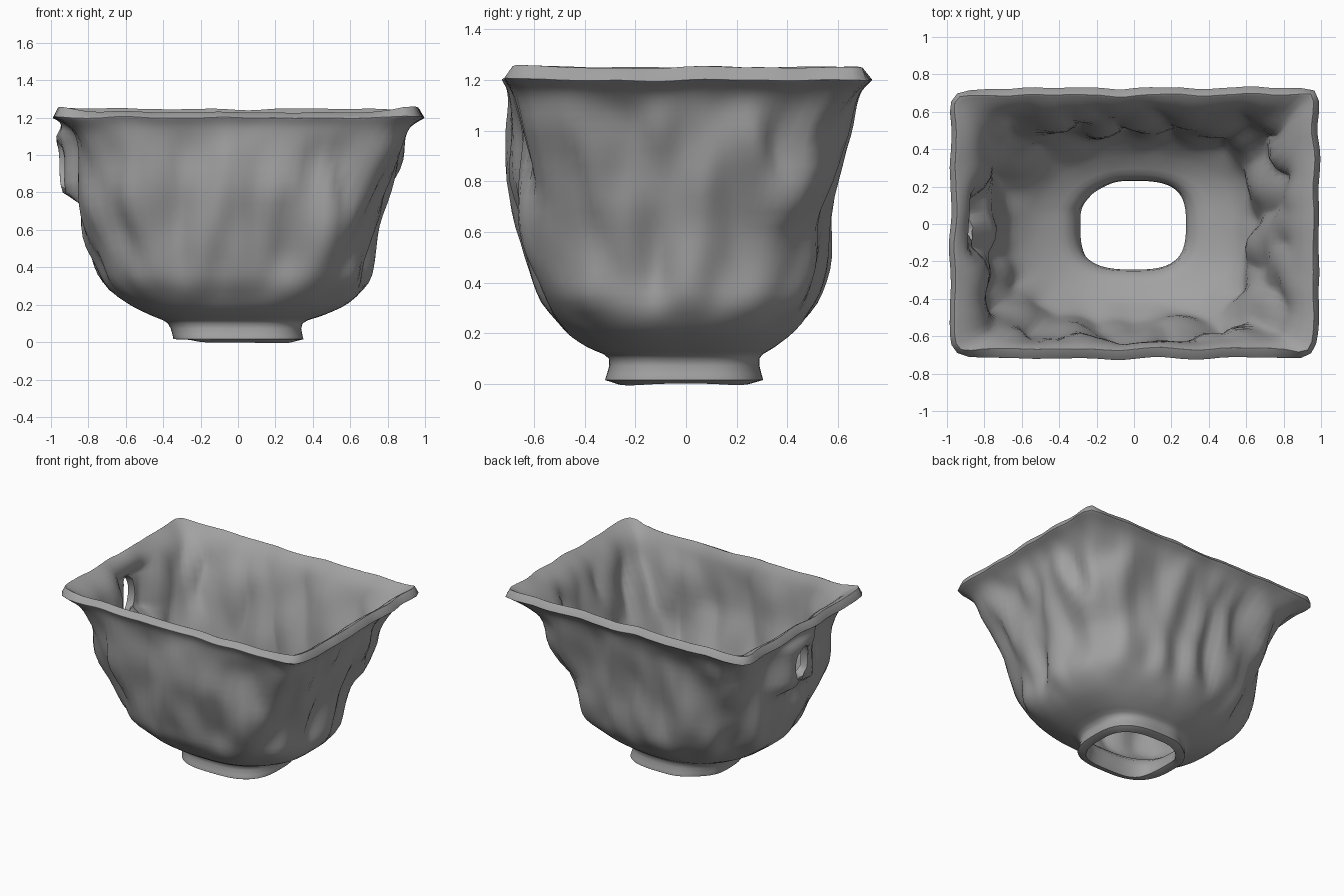
import bpy, bmesh, math
from mathutils import Vector, noise

if "Cube" in bpy.data.objects:
    bpy.data.objects.remove(bpy.data.objects["Cube"])

N = 128
STEPS = 3
# outer profile: z, x left, x right, y front, y back, squareness
ROWS = [
    (0.015, -0.345, 0.35, -0.32, 0.305, 2.9),
    (0.10, -0.375, 0.345, -0.305, 0.29, 2.7),
    (0.145, -0.47, 0.46, -0.39, 0.35, 2.5),
    (0.21, -0.60, 0.60, -0.485, 0.43, 2.5),
    (0.32, -0.74, 0.71, -0.575, 0.515, 2.8),
    (0.45, -0.79, 0.74, -0.61, 0.55, 3.2),
    (0.62, -0.83, 0.75, -0.65, 0.56, 3.9),
    (0.80, -0.85, 0.80, -0.68, 0.585, 4.8),
    (0.98, -0.865, 0.87, -0.685, 0.625, 6.0),
    (1.10, -0.88, 0.895, -0.69, 0.66, 8.0),
    (1.16, -0.92, 0.93, -0.70, 0.69, 11.0),
    (1.20, -0.985, 0.99, -0.72, 0.73, 16.0),
]
HOLE_Z, HOLE_RY, HOLE_RZ = 0.95, 0.09, 0.13


def row_at(f):
    """Smoothly interpolated profile row."""
    i = min(int(f), len(ROWS) - 2)
    t = f - i
    p = [ROWS[max(0, min(len(ROWS) - 1, k))] for k in range(i - 1, i + 3)]
    return [0.5 * (2 * b + (c - a) * t + (2 * a - 5 * b + 4 * c - d) * t * t
                   + (3 * b - a - 3 * c + d) * t ** 3) for a, b, c, d in zip(*p)]


def ramp(v, lo, hi):
    s = max(0.0, min(1.0, (v - lo) / (hi - lo)))
    return s * s * (3 - 2 * s)


def point(f, k):
    z, xl, xr, yf, yb, n = row_at(f)
    a = 2 * math.pi * k / N
    c, s = math.cos(a), math.sin(a)
    # back right corner flares sharply, back left corner is rounder
    if s > 0:
        side = abs(math.sin(2 * a))
        n *= 1 + side * (1.3 * ramp(z, 0.6, 0.95) if c > 0 else -0.28 * (1 - ramp(z, 0.9, 1.15)))
    n = max(n, 2.1)
    r = (abs(c) ** n + abs(s) ** n) ** (-1 / n)
    x = r * c * (xr if c > 0 else -xl)
    y = r * s * (yb if s > 0 else -yf)
    # hand-formed vertical folds, fading at foot and lip
    env = ramp(z, 0.12, 0.5) * (1 - 0.85 * ramp(z, 0.98, 1.2))
    d = 0.065 * noise.noise(Vector((x * 4.2, y * 4.2, z * 1.6 + 3)))
    d += 0.045 * noise.noise(Vector((x * 7.5, y * 7.5, z * 2.6)))
    d = (d - 0.012) * env
    x += d * c
    y += d * s
    # pocket pushed out around the side opening
    if c < 0:
        x -= 0.12 * math.exp(-(y / 0.21) ** 4) * ramp(z, 0.71, 0.82) * (1 - ramp(z, 1.08, 1.2))
    # wavy lip
    w = ramp(z, 1.05, 1.2)
    z += w * 0.014 * noise.noise(Vector((x * 4, y * 4, 7)))
    x += w * 0.016 * noise.noise(Vector((x * 3, y * 5, 1)))
    y += w * 0.016 * noise.noise(Vector((x * 5, y * 3, 2)))
    return x, y, z


def hole_dist(p):
    return math.hypot(p.y / HOLE_RY, (p.z - HOLE_Z) / HOLE_RZ)


# bowl wall as a lofted skin
bm = bmesh.new()
count = (len(ROWS) - 1) * STEPS + 1
rings = [[bm.verts.new(point(i / STEPS, k)) for k in range(N)] for i in range(count)]
for lo, hi in zip(rings, rings[1:]):
    for k in range(N):
        m = (k + 1) % N
        bm.faces.new((lo[k], lo[m], hi[m], hi[k]))

# oval opening in the left wall
gone = [f for f in bm.faces
        if f.calc_center_median().x < -0.5 and hole_dist(f.calc_center_median()) < 1]
bmesh.ops.delete(bm, geom=gone, context='FACES')
for v in bm.verts:
    if v.is_boundary and v.co.x < -0.5 and 0.7 < v.co.z < 1.15:
        d = hole_dist(v.co)
        v.co.y /= d
        v.co.z = HOLE_Z + (v.co.z - HOLE_Z) / d
me = bpy.data.meshes.new("bowl")
bm.to_mesh(me)
bm.free()
bowl = bpy.data.objects.new("bowl", me)
bpy.context.collection.objects.link(bowl)

# dark clay
clay = bpy.data.materials.new("dark_clay")
clay.diffuse_color = (0.36, 0.36, 0.36, 1)
clay.use_nodes = True
clay.node_tree.nodes["Principled BSDF"].inputs["Base Color"].default_value = clay.diffuse_color
me.materials.append(clay)

# clay thickness with softly rounded edges
sol = bowl.modifiers.new("thickness", 'SOLIDIFY')
sol.thickness = 0.06
sol.offset = -1
bev = bowl.modifiers.new("soft_edges", 'BEVEL')
bev.width = 0.02
bev.segments = 3
bev.limit_method = 'ANGLE'
bev.angle_limit = math.radians(60)

bpy.ops.object.select_all(action='DESELECT')
bpy.context.view_layer.objects.active = bowl
bowl.select_set(True)
for name in [m.name for m in bowl.modifiers]:
    bpy.ops.object.modifier_apply(modifier=name)
bpy.ops.object.shade_smooth_by_angle(angle=math.radians(60))
